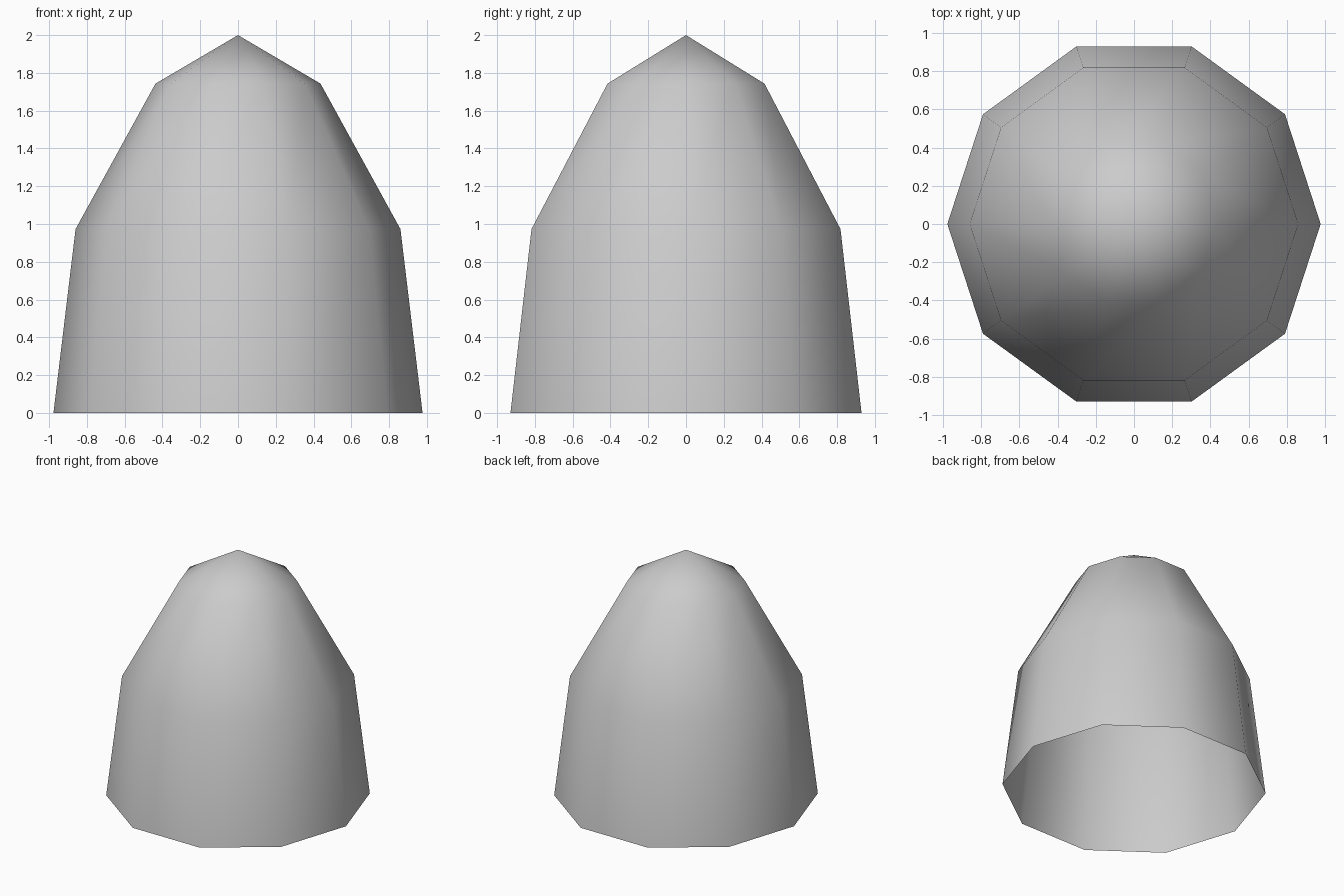
import bpy
import bmesh
from math import cos, sin, tau

cube = bpy.data.objects.get("Cube")
if cube:
    bpy.data.objects.remove(cube, do_unlink=True)

SIDES = 10
RINGS = [(0.977, 0.0), (0.86, 0.973), (0.437, 1.743)]  # radius, height
TIP_HEIGHT = 2.0

# Plain grey material
grey = bpy.data.materials.new("light_grey")
grey.use_nodes = True
colour = (0.6, 0.6, 0.6, 1.0)
grey.diffuse_color = colour
grey.node_tree.nodes["Principled BSDF"].inputs["Base Color"].default_value = colour

# Open-bottomed shell: stacked rings closed by a point
bm = bmesh.new()
rings = [[bm.verts.new((r * cos(tau * i / SIDES), r * sin(tau * i / SIDES), z))
          for i in range(SIDES)] for r, z in RINGS]
tip = bm.verts.new((0, 0, TIP_HEIGHT))
for i in range(SIDES):
    j = (i + 1) % SIDES
    for low, high in zip(rings, rings[1:]):
        bm.faces.new((low[i], low[j], high[j], high[i]))
    bm.faces.new((rings[-1][i], rings[-1][j], tip))
for face in bm.faces:
    face.smooth = True

mesh = bpy.data.meshes.new("domed_shell")
bm.to_mesh(mesh)
bm.free()
mesh.materials.append(grey)
shell = bpy.data.objects.new("domed_shell", mesh)
bpy.context.collection.objects.link(shell)
